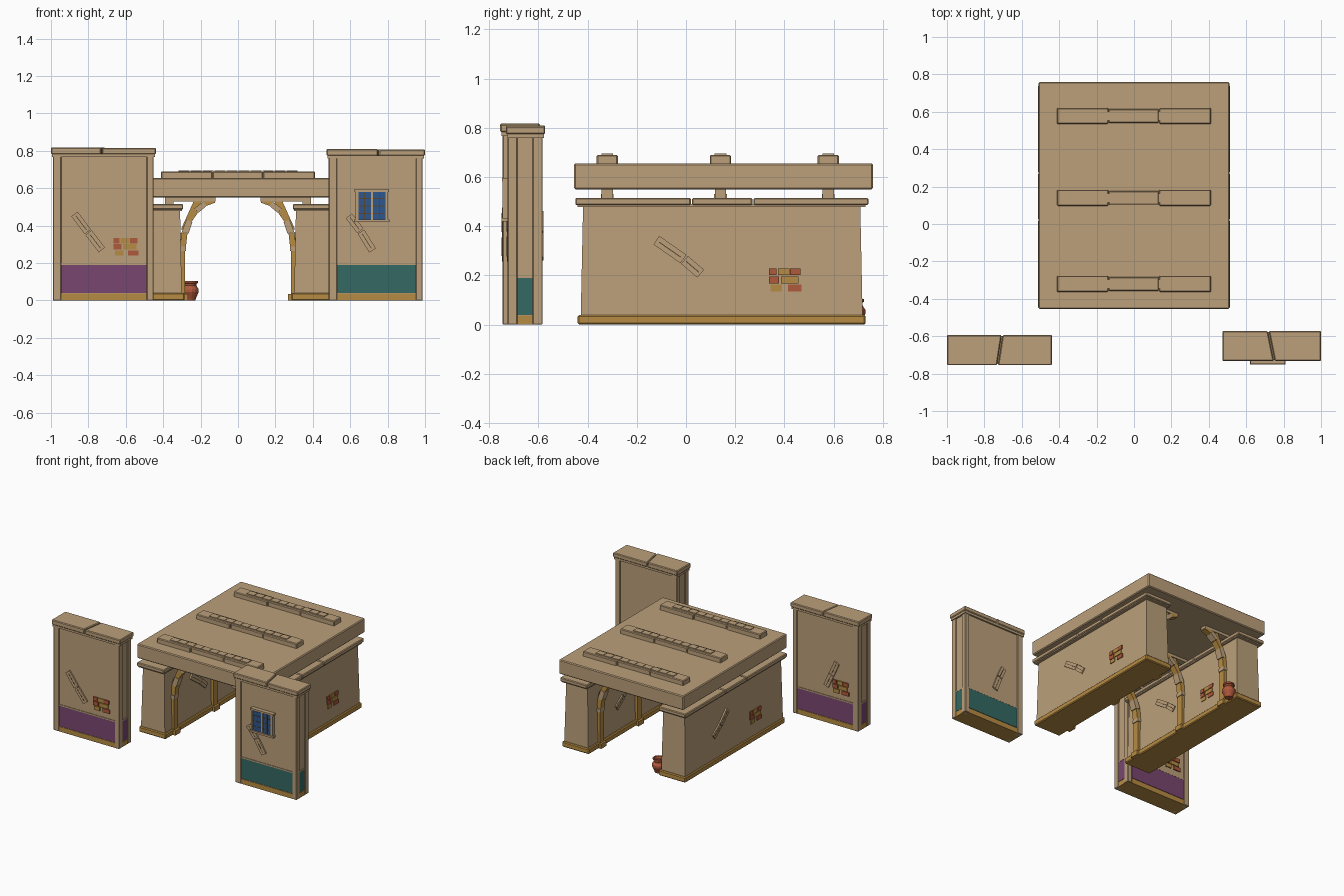
import bpy, bmesh, math
from mathutils import Vector, Matrix

if "Cube" in bpy.data.objects:
    bpy.data.objects.remove(bpy.data.objects["Cube"])

def mat(name, r, g, b):
    m = bpy.data.materials.new(name)
    m.diffuse_color = (r, g, b, 1)
    m.use_nodes = True
    m.node_tree.nodes["Principled BSDF"].inputs["Base Color"].default_value = m.diffuse_color
    return m

TAN = mat("sandstone", .50, .35, .195)
OCHRE = mat("ochre", .47, .26, .055)
PURPLE = mat("purple paint", .19, .062, .16)
TEAL = mat("teal paint", .033, .14, .123)
BRICK = mat("red brick", .43, .10, .045)
BLUE = mat("blue glass", .025, .095, .27)
DARK = mat("dark brown", .10, .06, .03)

def finish(name, bm, m):
    bmesh.ops.recalc_face_normals(bm, faces=bm.faces)
    me = bpy.data.meshes.new(name)
    bm.to_mesh(me)
    bm.free()
    me.materials.append(m)
    ob = bpy.data.objects.new(name, me)
    bpy.context.collection.objects.link(ob)
    return ob

def prism(name, pts, vec, m, bevel=0):
    """Extrude a flat polygon along vec."""
    bm = bmesh.new()
    f = bm.faces.new([bm.verts.new(p) for p in pts])
    r = bmesh.ops.extrude_face_region(bm, geom=[f])
    bmesh.ops.translate(bm, vec=vec, verts=[v for v in r["geom"] if isinstance(v, bmesh.types.BMVert)])
    if bevel:
        bmesh.ops.bevel(bm, geom=bm.edges[:], offset=bevel, segments=1, affect='EDGES')
    return finish(name, bm, m)

def box(name, x0, x1, y0, y1, z0, z1, m, bevel=0):
    return prism(name, [(x0, y0, z0), (x1, y0, z0), (x1, y1, z0), (x0, y1, z0)], (0, 0, z1 - z0), m, bevel)

def plate(name, origin, n, a, b, w, h, t, m, ang=0):
    """Box lying on a vertical face: a, b are sideways and up offsets."""
    n = Vector(n)
    u = Vector((-n.y, n.x, 0))
    up = Vector((0, 0, 1))
    c, s = math.cos(ang), math.sin(ang)
    p, q = u * c + up * s, up * c - u * s
    o = Vector(origin) + u * a + up * b - n * t / 2
    pts = [o + p * (i * w / 2) + q * (j * h / 2) for i, j in ((-1, -1), (1, -1), (1, 1), (-1, 1))]
    return prism(name, pts, n * t, m)

def cracked_planks(origin, n, points, flip=1):
    """Two broken strips following three points (sideways, up)."""
    for (a0, b0), (a1, b1) in zip(points, points[1:]):
        a0, a1 = a0 * flip, a1 * flip
        ang = math.atan2(b1 - b0, a1 - a0)
        L = math.hypot(a1 - a0, b1 - b0) - .006
        plate("broken_plank", origin, n, (a0 + a1) / 2, (b0 + b1) / 2, L, .042, .02, TAN, ang)
        plate("plank_grain", origin, n, (a0 + a1) / 2, (b0 + b1) / 2, L * .8, .004, .022, DARK, ang)

def brick_patch(origin, n, a, b):
    layout = [(-.05, .035, .035, BRICK), (-.005, .035, .05, OCHRE), (.042, .035, .045, BRICK),
              (-.045, .002, .045, BRICK), (.02, .002, .075, OCHRE),
              (-.035, -.031, .05, OCHRE), (.04, -.031, .06, BRICK)]
    for da, db, w, m in layout:
        plate("exposed_brick", origin, n, a + da, b + db, w - .004, .028, .016, m)

# ---- roof slab and the three ridge rows ----
box("roof_slab", -.51, .51, -.455, .76, .55, .655, TAN, .006)
ROWS = (-.32, .14, .578)
for y in ROWS:
    for x0, x1, d in ((-.412, -.137, .043), (-.135, .133, .037), (.135, .412, .043)):
        box("ridge_stone", x0, x1, y - d, y + d, .65, .69, TAN, .005)
    for i in range(10):
        x = -.32 + i * .064
        box("ridge_plank", x + .002, x + .062, y - .024, y + .024, .685, .695, TAN)

# ---- two side walls ----
for s in (-1, 1):
    def sbox(name, a, b, *rest):
        return box(name, min(s * a, s * b), max(s * a, s * b), *rest)
    w = sbox("side_wall", .30, .495, -.428, .718, .02, .49, TAN)
    for v in w.data.vertices:
        if v.co.z > .4:
            v.co.x -= .01 if v.co.x > s * .4 else -.01
            v.co.y -= .01 if v.co.y > 0 else -.01
    sbox("wall_base", .285, .505, -.44, .73, 0, .04, OCHRE, .006)
    sbox("coping_molding", .30, .505, -.44, .73, .478, .49, TAN)
    for y0, y1 in ((-.45, .02), (.024, .27), (.274, .742)):
        sbox("coping_stone", .293, .514, y0, y1, .486, .515, TAN, .005)
    # broken planks and bare bricks on both wall faces
    for n in (-1, 1):
        o = (s * .398 + n * .092, .147, 0)
        cracked_planks(o, (n, 0, 0), [(-.27, .345), (-.155, .265), (-.085, .205)] if n > 0 else
                       [(.27 - .34, .35), (-.155, .265), (-.24, .205)])
        brick_patch(o, (n, 0, 0), .255, .18)
    # posts and curved braces carrying the roof
    for y in ROWS:
        y0, y1 = y - .023, y + .023
        sbox("post_foot", .268, .315, y0 - .008, y1 + .008, 0, .035, OCHRE)
        sbox("post", .283, .312, y0, y1, .03, .27, OCHRE)
        sbox("post_capital", .278, .316, y0 - .005, y1 + .005, .265, .29, TAN)
        sbox("roof_stub", .345, .39, y0, y1, .505, .55, TAN)
        sbox("roof_rail", .12, .39, y0, y1, .53, .552, TAN)
        cx, cz, steps = .10, .30, 5
        for i in range(steps):
            t0, t1 = i / steps * 1.45, (i + 1) / steps * 1.45
            big = .006 * (i % 2)
            ring = [(cx + (.178 - big) * math.cos(t0), cz - .01 + .235 * math.sin(t0)),
                    (cx + (.178 - big) * math.cos(t1), cz - .01 + .235 * math.sin(t1)),
                    (cx + .21 * math.cos(t1), cz - .01 + .262 * math.sin(t1)),
                    (cx + .21 * math.cos(t0), cz - .01 + .262 * math.sin(t0))]
            prism("arch_brace", [(s * px, y0 - big / 2, pz) for px, pz in ring], (0, .046 + big, 0),
                  TAN if i % 2 else OCHRE)
        # diagonal strut behind the brace
        prism("brace_strut", [(s * .305, y0 + .006, .38), (s * .275, y0 + .006, .38),
                              (s * .19, y0 + .006, .535), (s * .235, y0 + .006, .535)], (0, .034, 0), OCHRE)

# ---- two front pillars ----
def pillar(x0, x1, y0, y1, top, paint, cap, joint):
    e = .007
    box("pillar_core", x0 + e, x1 - e, y0 + e, y1 - e, .005, top, TAN)
    box("pillar_base", x0 + .003, x1 - .003, y0 + .003, y1 - .003, 0, .037, OCHRE)
    box("painted_band", x0 + .004, x1 - .004, y0 + .004, y1 - .004, .04, .19, paint)
    box("band_rail", x0 + .003, x1 - .003, y0 + .003, y1 - .003, .19, .2, TAN)
    for a, b in ((x0, x0 + .045), (x1 - .036, x1)):
        for c, d in ((y0, y0 + .04), (y1 - .04, y1)):
            box("corner_post", a, b, c, d, 0, top, TAN, .003)
    cx0, cx1, cy0, cy1 = cap
    jf, jb = joint
    box("cap_molding", cx0 + .006, cx1 - .006, cy0 + .006, cy1 - .006, top - .004, top + .014, TAN)
    z = top + .012
    prism("cap_stone_left", [(cx0, cy0, z), (jf - .003, cy0, z), (jb - .003, cy1, z), (cx0, cy1, z)],
          (0, 0, .036), TAN, .005)
    prism("cap_stone_right", [(jf + .003, cy0, z), (cx1, cy0, z), (cx1, cy1, z), (jb + .003, cy1, z)],
          (0, 0, .033), TAN, .005)

pillar(-.99, -.452, -.745, -.602, .77, PURPLE, (-1, -.438, -.755, -.594), (-.73, -.705))
pillar(.485, .987, -.725, -.583, .762, TEAL, (.473, 1, -.732, -.572), (.75, .718))

path = [(-.155, .465), (-.08, .365), (-.005, .268)]
cracked_planks((-.721, -.738, 0), (0, -1, 0), path)
cracked_planks((-.721, -.609, 0), (0, 1, 0), path, -.6)
brick_patch((-.721, -.738, 0), (0, -1, 0), .122, .285)
brick_patch((-.721, -.609, 0), (0, 1, 0), .122, .285)
path = [(-.145, .455), (-.08, .37), (-.015, .265)]
cracked_planks((.736, -.718, 0), (0, -1, 0), path)
cracked_planks((.736, -.59, 0), (0, 1, 0), path, -.6)

# ---- window on the right pillar ----
face, front = (.716, -.725, 0), (0, -1, 0)
plate("window_glass", face, front, 0, .505, .16, .15, .03, BLUE)
for a in (-.08, .08):
    plate("window_jamb", face, front, a, .505, .014, .165, .042, TAN)
plate("window_lintel", face, front, 0, .588, .185, .014, .045, TAN)
plate("window_sill", face, front, 0, .426, .19, .014, .05, TAN)
plate("window_mullion", face, front, 0, .505, .012, .15, .036, TAN)
for b in (.465, .505, .545):
    plate("window_bar", face, front, 0, b, .15, .004, .033, DARK)
for a in (-.04, .04):
    plate("window_bar", face, front, a, .505, .004, .14, .033, DARK)

# ---- clay vase by the left wall ----
profile = [(0, 0), (.026, 0), (.03, .012), (.045, .045), (.045, .06), (.032, .08),
           (.034, .09), (.04, .094), (.04, .104), (.03, .104), (.026, .085), (0, .08)]
bm = bmesh.new()
vs = [bm.verts.new((r, 0, z)) for r, z in profile]
es = [bm.edges.new(p) for p in zip(vs, vs[1:])]
bmesh.ops.spin(bm, geom=vs + es, cent=(0, 0, 0), axis=(0, 0, 1), angle=2 * math.pi, steps=14)
bmesh.ops.remove_doubles(bm, verts=bm.verts, dist=.0005)
bmesh.ops.transform(bm, matrix=Matrix.Translation((-.255, .685, 0)), verts=bm.verts)
finish("clay_vase", bm, BRICK)
